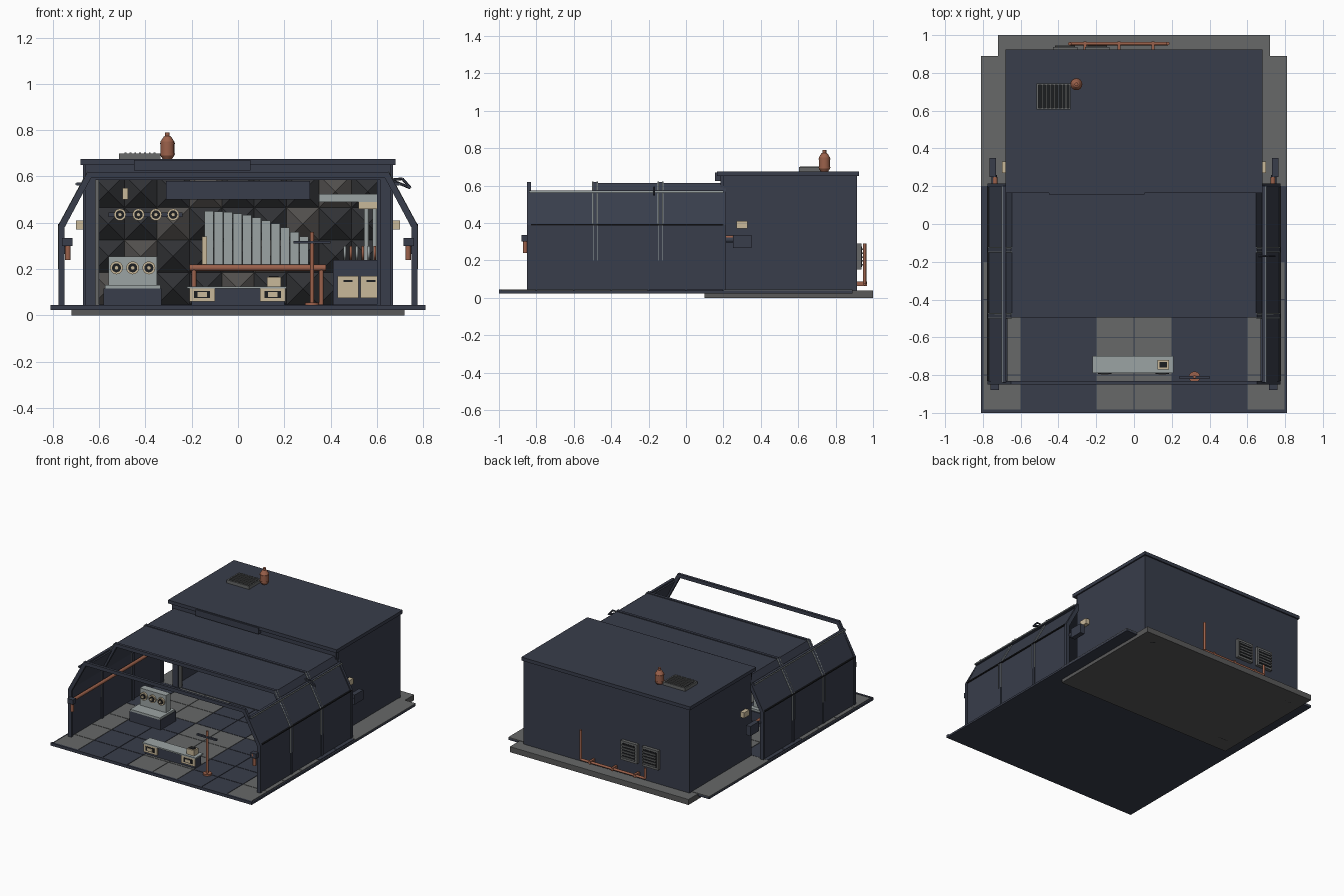
import bpy, bmesh, math
from mathutils import Vector

if "Cube" in bpy.data.objects:
    bpy.data.objects.remove(bpy.data.objects["Cube"])


def material(name, rgb):
    m = bpy.data.materials.new(name)
    m.use_nodes = True
    m.diffuse_color = (*rgb, 1)
    m.node_tree.nodes["Principled BSDF"].inputs["Base Color"].default_value = (*rgb, 1)
    return m


BLUE = material("slate blue", (.04, .047, .07))
GRAY = material("concrete gray", (.135, .14, .14))
SLAB = material("slab gray", (.1, .1, .1))
COPPER = material("copper", (.33, .12, .07))
BEIGE = material("beige", (.58, .48, .32))
SILVER = material("pale steel", (.33, .37, .37))
DARK = material("charcoal", (.012, .013, .015))
FOAM = material("foam dark", (.03, .032, .036))
FOAM2 = material("foam warm gray", (.085, .08, .075))


def finish(name, bm, mats):
    bmesh.ops.recalc_face_normals(bm, faces=bm.faces)
    me = bpy.data.meshes.new(name)
    bm.to_mesh(me)
    bm.free()
    for m in mats:
        me.materials.append(m)
    ob = bpy.data.objects.new(name, me)
    bpy.context.collection.objects.link(ob)
    return ob


def box(name, x, y, z, mat):
    """Box from three (low, high) ranges."""
    bm = bmesh.new()
    bmesh.ops.create_cube(bm, size=1)
    for v in bm.verts:
        v.co = [r[0] if c < 0 else r[1] for c, r in zip(v.co, (x, y, z))]
    return finish(name, bm, [mat])


def rod(name, p, q, r, mat, sides=12, r2=None):
    p, q = Vector(p), Vector(q)
    bm = bmesh.new()
    bmesh.ops.create_cone(bm, cap_ends=True, segments=sides, radius1=r,
                          radius2=r if r2 is None else r2, depth=(q - p).length)
    rot = (q - p).to_track_quat('Z', 'Y').to_matrix()
    for v in bm.verts:
        v.co = rot @ v.co + (p + q) / 2
    for f in bm.faces:
        f.smooth = len(f.verts) == 4 and sides > 8
    return finish(name, bm, [mat])


def prism(name, pts, y0, y1, mat):
    """Closed x-z outline extruded along y."""
    bm = bmesh.new()
    face = bm.faces.new([bm.verts.new((x, y0, z)) for x, z in pts])
    new = bmesh.ops.extrude_face_region(bm, geom=[face])["geom"]
    for v in new:
        if isinstance(v, bmesh.types.BMVert):
            v.co.y = y1
    return finish(name, bm, [mat])


def arch(name, inset, t, y0, y1, mat):
    def half(d):
        return [(.775 - d, .04), (.775 - d, .39 - d * .4), (.65 - d * .6, .62 - d)]
    outer, inner = half(inset), half(inset + t)
    mirror = lambda pts: [(-x, z) for x, z in pts]
    prism(name, outer + mirror(outer)[::-1] + mirror(inner) + inner[::-1], y0, y1, mat)


def dial(name, x, y, z, r):
    rod(name + "_bezel", (x, y, z), (x, y - .012, z), r, BEIGE, 16)
    rod(name + "_face", (x, y - .01, z), (x, y - .016, z), r * .7, DARK, 16)
    rod(name + "_knob", (x, y - .012, z), (x, y - .024, z), r * .35, BEIGE, 8)


# Foundations and deck
box("rear_slab", (-.72, .72), (.1, 1), (0, .036), SLAB)
box("rear_slab_top", (-.72, .72), (.89, 1), (.036, .04), GRAY)
box("deck", (-.81, .81), (-1, .89), (.024, .038), BLUE)
box("deck_front_lip", (-.81, .81), (-1, -.985), (.024, .045), BLUE)
box("deck_apron", (-.81, .81), (.2, .89), (.038, .043), GRAY)

# Checkered floor tiles, grouped in blocks with narrow seams
bands = [(-.985, -.8), (-.8, -.6), (-.6, -.4), (-.4, -.2), (-.2, 0), (0, .2)]
for j, (y0, y1) in enumerate(bands):
    for i in range(8):
        x = -.8 + i * .2
        light = ((i + 1) // 2 + (j >= 4)) % 2 == 0
        box("floor_tile", (x + .002, x + .198), (y0 + .002, y1 - .002), (.037, .043),
            GRAY if light else BLUE)

# Rear room: walls, roof and front frame
box("rear_wall", (-.67, .67), (.895, .915), (.04, .65), BLUE)
for s in (-1, 1):
    side = lambda a, b: tuple(sorted((s * a, s * b)))
    box("side_wall", side(.65, .67), (.2, .915), (.04, .65), BLUE)
    box("front_jamb", side(.615, .66), (.19, .22), (.04, .6), BLUE)
    box("jamb_trim", side(.6, .617), (.2, .215), (.04, .59), GRAY if s < 0 else BLUE)
box("room_floor", (-.65, .65), (.2, .9), (.04, .046), BLUE)
box("roof", (-.68, .68), (.165, .925), (.65, .675), BLUE)
box("lintel", (-.66, .66), (.185, .215), (.585, .652), BLUE)
box("lintel_plate", (-.45, .055), (.155, .185), (.625, .67), BLUE)
box("hanging_panel", (-.31, .31), (.22, .24), (.5, .58), BLUE)

# Acoustic foam pyramids on the back wall
bm = bmesh.new()
cell = .14
for i in range(9):
    for j in range(4):
        x, z = -.63 + i * cell, .045 + j * cell
        corners = [bm.verts.new((x + a * cell, .895, z + b * cell))
                   for a, b in ((0, 0), (1, 0), (1, 1), (0, 1))]
        tip = bm.verts.new((x + cell / 2, .835, z + cell / 2))
        for k in range(4):
            f = bm.faces.new((corners[k], corners[(k + 1) % 4], tip))
            f.material_index = int((i * 3 + j * 5) % 4 == 0)
finish("foam_wall", bm, [FOAM, FOAM2])

# Tunnel: hoops, arched covers, open front bay
for n, y in enumerate((-.84, -.485, -.135, .205)):
    arch("hoop", 0, .026, y - .01, y + .01, BLUE)
    if n in (1, 2):
        for d in (-.013, .01):
            for s in (-1, 1):
                box("hoop_seal", tuple(sorted((s * .755, s * .777))), (y + d, y + d + .003),
                    (.2, .39), SILVER)
                rod("hoop_seal_slope", (s * .772, y + d, .39), (s * .648, y + d, .62),
                    .004, SILVER, 6)
arch("cover_middle", .006, .012, -.475, -.145, BLUE)
arch("cover_rear", .006, .012, -.125, .195, BLUE)
for s in (-1, 1):
    side = lambda a, b: tuple(sorted((s * a, s * b)))
    prism("front_bay_side", [(s * x, z) for x, z in (
        (.77, .04), (.77, .39), (.68, .565), (.67, .56), (.758, .387), (.758, .04))],
        -.83, -.495, BLUE)
    box("side_rail", side(.677, .697), (-.84, .2), (.56, .574), BLUE)
    box("side_rail_strip", side(.697, .701), (-.84, .2), (.563, .571), SILVER)
    box("wall_seam", side(.768, .778), (-.83, .2), (.386, .394), DARK)
    # Handrail with end brackets
    rod("handrail", (s * .735, -.88, .32), (s * .735, .25, .32), .012, COPPER)
    box("handrail_front_bracket", side(.715, .76), (-.88, -.845), (.3, .335), BLUE)
    rod("handrail_drop", (s * .735, -.86, .24), (s * .735, -.86, .3), .012, COPPER)
    box("latch_box", side(.73, .765), (.25, .35), (.265, .335), BLUE)
    rod("latch_arm", (s * .74, .2, .31), (s * .74, .26, .31), .015, BLUE)
    box("side_socket", side(.66, .7), (.27, .33), (.37, .41), BEIGE)

# Raised bracket on the left cover
corners = [(.66, -.17, .585), (.71, -.17, .59), (.745, -.17, .55)]
for a in range(3):
    rod("cover_bracket", corners[a], corners[(a + 1) % 3], .006, BLUE, 6)

# Bench with control plates and stand
box("bench_base", (-.2, .2), (-.78, -.71), (.043, .115), BLUE)
box("bench_top", (-.22, .21), (-.79, -.7), (.115, .125), SILVER)
for x in (-.155, .15):
    box("bench_plate", (x - .055, x + .055), (-.79, -.78), (.06, .118), BEIGE)
    box("bench_plate_slot", (x - .035, x + .035), (-.794, -.79), (.075, .105), DARK)
    box("bench_plate_key", (x - .02, x + .02), (-.798, -.794), (.08, .1), BEIGE)
box("bench_box", (.125, .185), (-.77, -.72), (.125, .165), BEIGE)
box("bench_box_lid", (.135, .175), (-.76, -.73), (.165, .169), DARK)
rod("stand_post", (.32, -.81, .043), (.32, -.81, .36), .009, COPPER)
box("stand_arm", (.24, .4), (-.82, -.805), (.31, .322), BLUE)
rod("stand_foot", (.32, -.81, .043), (.32, -.81, .055), .03, COPPER)

# Gauge console
box("console_base", (-.58, -.33), (-.42, -.24), (.043, .115), BLUE)
box("console_shelf", (-.575, -.335), (-.42, -.25), (.115, .13), SILVER)
box("console_panel", (-.56, -.35), (-.33, -.28), (.13, .255), SILVER)
for x in (-.525, -.455, -.385):
    dial("console_gauge", x, -.33, .205, .028)

# Row of tapering steel pipes over a copper beam
for i in range(11):
    x = -.145 + i * .041
    box("steel_pipe", (x, x + .039), (.6, .63), (.22, .45 - .0011 * i * i), SILVER)
rod("pipe_beam", (-.21, .58, .205), (.38, .58, .205), .014, COPPER)
box("beam_post", (-.155, -.135), (.56, .58), (.22, .34), BEIGE)
for x in (-.19, .36):
    rod("beam_leg", (x, .58, .046), (x, .58, .2), .01, COPPER)

# Wall gauges
box("gauge_rail", (-.56, -.24), (.7, .72), (.425, .445), BLUE)
for x in (-.51, -.43, -.355, -.28):
    dial("wall_gauge", x, .7, .435, .026)
box("wall_lamp", (-.5, -.475), (.6, .64), (.5, .55), BEIGE)

# Right-hand cabinet with shelf equipment
box("cabinet", (.41, .65), (.4, .65), (.046, .24), BLUE)
for x in (.43, .53):
    box("cabinet_door", (x, x + .09), (.392, .4), (.075, .17), BEIGE)
    box("cabinet_pull", (x + .025, x + .065), (.388, .392), (.145, .152), DARK)
for i in range(6):
    x = .455 + i * .026
    rod("shelf_coil", (x, .5, .27), (x + .012, .5, .27), .03, COPPER if i % 2 else SILVER)
for x in (.555, .59):
    rod("shelf_pipe", (x, .6, .24), (x, .6, .5), .01, SILVER)
box("shelf_rail", (.35, .65), (.4, .46), (.49, .525), SILVER)
box("shelf_box", (.52, .6), (.4, .45), (.46, .49), BEIGE)

# Roof vent and capsule chimney
box("roof_vent_base", (-.51, -.34), (.61, .74), (.675, .69), DARK)
for x in (-.515, -.345):
    box("roof_vent_side", (x, x + .01), (.605, .745), (.675, .698), GRAY)
for y in (.605, .735):
    box("roof_vent_end", (-.515, -.335), (y, y + .01), (.675, .698), GRAY)
for i in range(7):
    x = -.49 + i * .021
    box("roof_vent_slat", (x, x + .008), (.61, .74), (.688, .703), GRAY)
rings = [(.675, .02), (.69, .03), (.75, .03), (.772, .016), (.775, .01), (.79, .01)]
for (z0, a), (z1, b) in zip(rings, rings[1:]):
    rod("chimney", (-.305, .74, z0), (-.305, .74, z1), a, COPPER, 16, b)
for z in (.695, .74):
    rod("chimney_band", (-.305, .74, z), (-.305, .74, z + .005), .032, COPPER, 16)

# Rear vents and pipework
for x in (-.195, -.365):
    box("rear_vent_frame", (x - .065, x + .065), (.915, .938), (.15, .29), GRAY)
    box("rear_vent_core", (x - .052, x + .052), (.938, .941), (.165, .275), DARK)
    for i in range(5):
        box("rear_vent_slat", (x - .052, x + .052), (.94, .946),
            (.172 + i * .021, .18 + i * .021), GRAY)
for p, q in (((.18, .955, .29), (.18, .955, .075)), ((.18, .955, .075), (-.34, .955, .075)),
             ((-.34, .955, .075), (-.34, .955, .15))):
    rod("rear_pipe", p, q, .009, COPPER)
for x in (.1, -.08, -.26):
    box("rear_pipe_clip", (x - .008, x + .008), (.915, .967), (.063, .087), COPPER)

# Underside fittings
for x, y in ((-.6, .9), (.6, .9), (.6, .2), (-.6, .2)):
    box("slab_inset", (x - .04, x + .04), (y - .02, y + .02), (0, .004), DARK)
